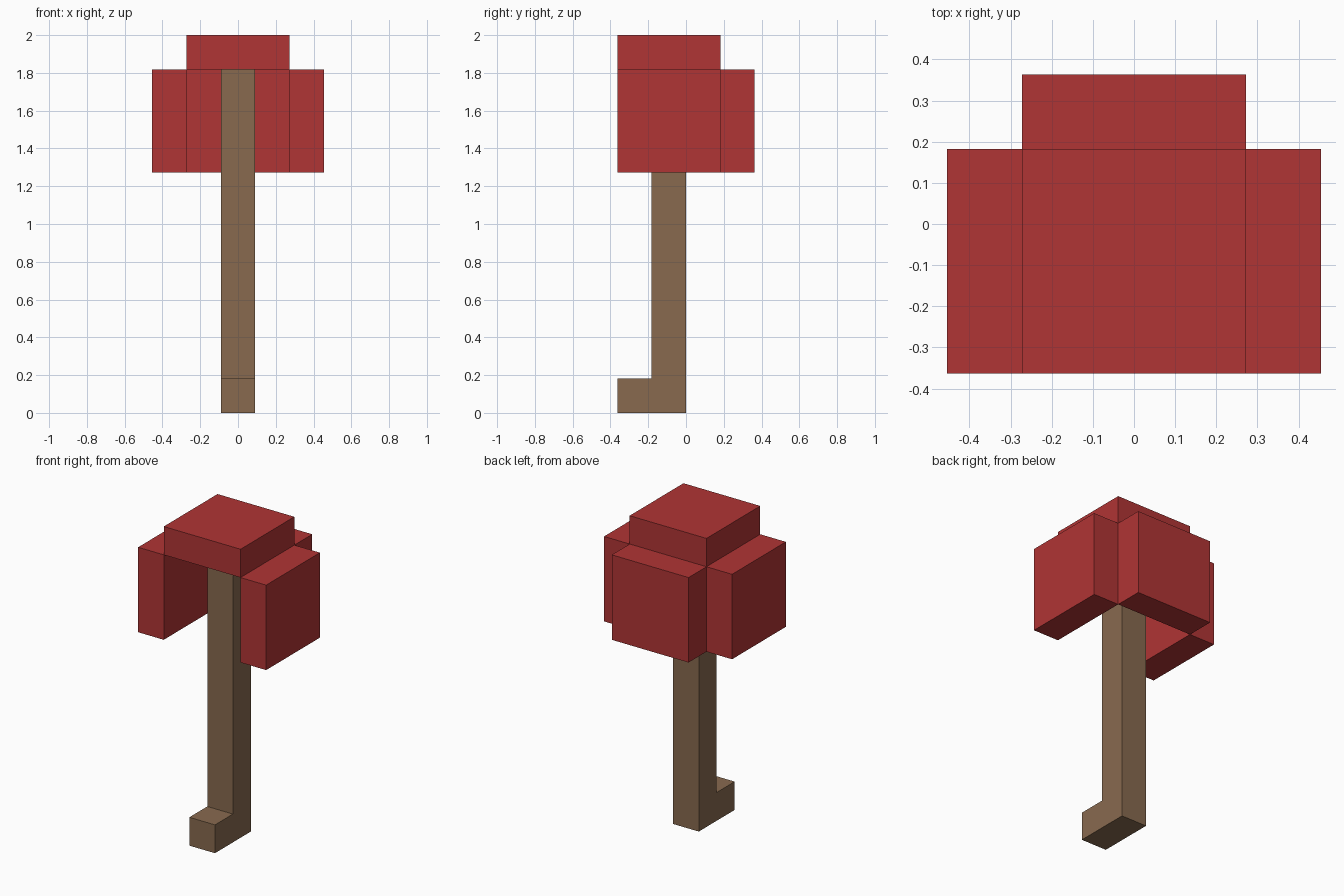
import bpy
import bmesh

cube = bpy.data.objects.get("Cube")
if cube:
    bpy.data.objects.remove(cube, do_unlink=True)

U = 2 / 11  # one block of the design grid


def make_material(name, color):
    mat = bpy.data.materials.new(name)
    mat.use_nodes = True
    mat.diffuse_color = color
    bsdf = next(n for n in mat.node_tree.nodes if n.type == 'BSDF_PRINCIPLED')
    bsdf.inputs["Base Color"].default_value = color
    return mat


def extrude_part(name, profile, x0, x1, mat):
    """Extrude a (y, z) profile, in blocks, along x."""
    bm = bmesh.new()
    face = bm.faces.new([bm.verts.new((x0 * U, y * U, z * U)) for y, z in profile])
    new = bmesh.ops.extrude_face_region(bm, geom=[face])["geom"]
    verts = [v for v in new if isinstance(v, bmesh.types.BMVert)]
    bmesh.ops.translate(bm, vec=((x1 - x0) * U, 0, 0), verts=verts)
    bmesh.ops.recalc_face_normals(bm, faces=bm.faces)
    mesh = bpy.data.meshes.new(name)
    bm.to_mesh(mesh)
    bm.free()
    mesh.materials.append(mat)
    obj = bpy.data.objects.new(name, mesh)
    bpy.context.collection.objects.link(obj)
    return obj


def block(name, x, y, z, mat):
    profile = [(y[0], z[0]), (y[1], z[0]), (y[1], z[1]), (y[0], z[1])]
    return extrude_part(name, profile, x[0], x[1], mat)


red = make_material("cap red", (0.434, 0.035, 0.035, 1))
brown = make_material("stem brown", (0.246, 0.144, 0.078, 1))

# Stem with a foot stepping forward
extrude_part("stem", [(-2, 0), (0, 0), (0, 10), (-1, 10), (-1, 1), (-2, 1)],
             -0.5, 0.5, brown)

# Cap: top slab, hanging back panel and two side panels, open at the front
block("cap_top", (-1.5, 1.5), (-2, 1), (10, 11), red)
block("cap_back", (-1.5, 1.5), (1, 2), (7, 10), red)
for side, x in (("left", (1.5, 2.5)), ("right", (-2.5, -1.5))):
    block("cap_" + side, x, (-2, 1), (7, 10), red)
